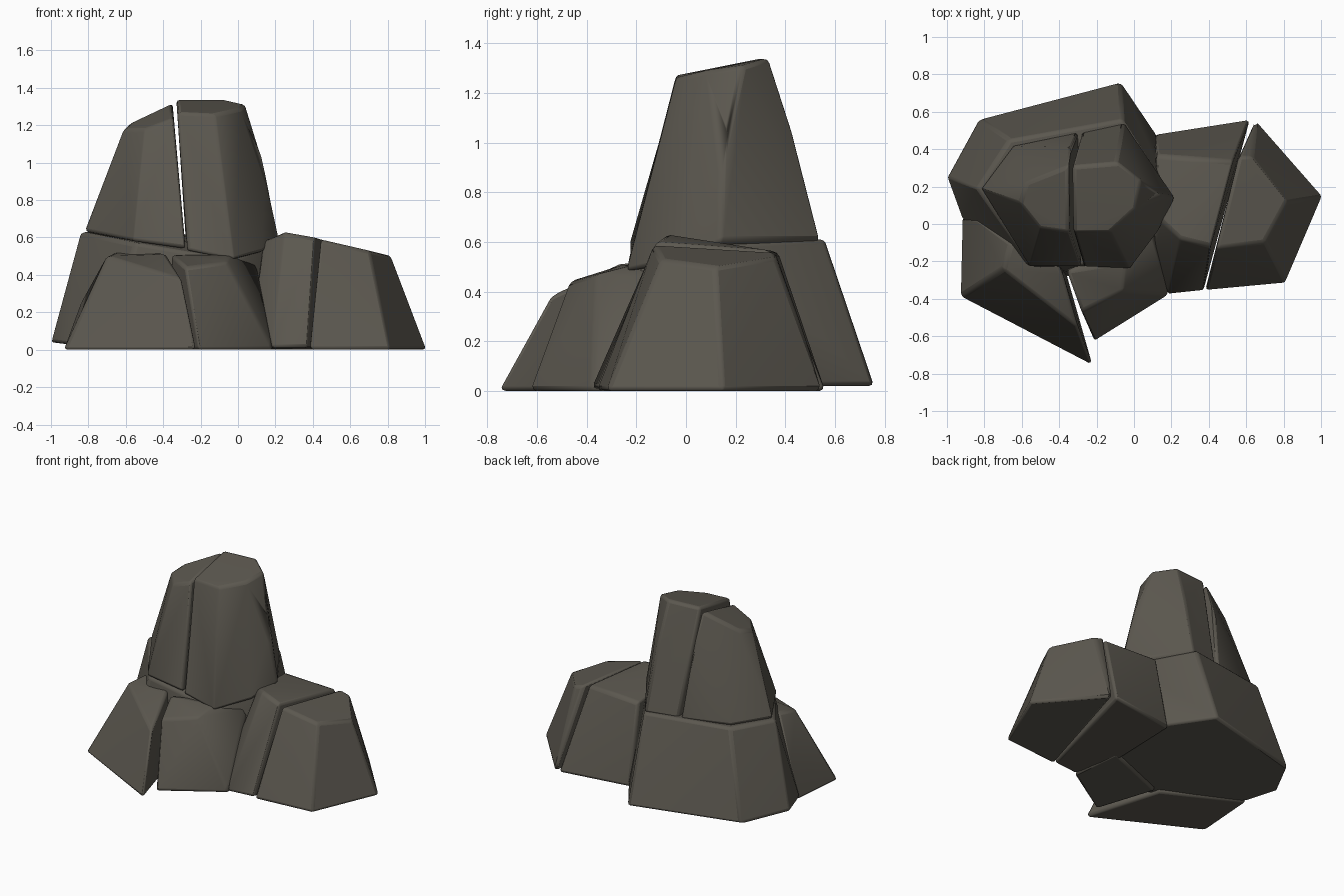
import bpy
import bmesh
import math

default_cube = bpy.data.objects.get("Cube")
if default_cube:
    bpy.data.objects.remove(default_cube, do_unlink=True)

# One stone colour for everything
stone = bpy.data.materials.new("grey_brown_stone")
stone.use_nodes = True
stone_colour = (.105, .096, .078, 1)
stone.diffuse_color = stone_colour
shader = stone.node_tree.nodes["Principled BSDF"]
shader.inputs["Base Color"].default_value = stone_colour
shader.inputs["Roughness"].default_value = .9


def boulder(name, corners, rounding=.018):
    """Wrap a solid stone around its corner points and wear down the edges."""
    bm = bmesh.new()
    for corner in corners:
        bm.verts.new(corner)
    hull = bmesh.ops.convex_hull(bm, input=bm.verts)
    unused = [v for v in hull["geom_interior"] if isinstance(v, bmesh.types.BMVert)]
    bmesh.ops.delete(bm, geom=unused, context="VERTS")
    bmesh.ops.dissolve_limit(bm, angle_limit=math.radians(4),
                             verts=bm.verts, edges=bm.edges)
    bmesh.ops.recalc_face_normals(bm, faces=bm.faces)
    mesh = bpy.data.meshes.new(name)
    bm.to_mesh(mesh)
    bm.free()
    mesh.materials.append(stone)
    obj = bpy.data.objects.new(name, mesh)
    bpy.context.collection.objects.link(obj)

    bevel = obj.modifiers.new("worn_edges", "BEVEL")
    bevel.width = rounding
    bevel.segments = 2
    bevel.limit_method = "ANGLE"
    bevel.angle_limit = math.radians(28)

    bpy.ops.object.select_all(action="DESELECT")
    obj.select_set(True)
    bpy.context.view_layer.objects.active = obj
    bpy.ops.object.shade_smooth_by_angle(angle=math.radians(40))
    return obj


# Tall tower, split in two by a leaning crack
boulder("tower_right_half", [
    (-.27, -.23, .53), (-.02, -.24, .48), (.13, -.04, .52), (.22, .14, .6),
    (-.05, .54, .6), (-.28, .49, .6),
    (.18, .14, .78), (.12, .17, 1.05), (-.07, .43, 1.03),
    (-.325, -.04, 1.27), (-.12, -.04, 1.26), (.01, .08, 1.29), (.04, .23, 1.31),
    (-.09, .33, 1.34), (-.33, .31, 1.34)])

boulder("tower_left_half", [
    (-.28, -.23, .54), (-.56, -.23, .58), (-.82, .19, .63), (-.65, .42, .62),
    (-.3, .49, .6),
    (-.73, .18, .85), (-.335, .41, 1.05),
    (-.345, -.04, 1.24), (-.5, -.02, 1.18), (-.61, .12, 1.18), (-.58, .22, 1.21),
    (-.35, .31, 1.32)])

# Broad base beneath the tower
boulder("tower_base", [
    (-1, .25, .04), (-.83, .56, .02), (-.07, .76, .02), (.12, .48, .02),
    (.15, -.1, .02), (-.1, -.3, .02), (-.7, -.25, .02), (-.92, .03, .03),
    (-.84, .19, .63), (-.67, .45, .62), (-.06, .56, .61), (.2, .15, .59),
    (-.02, -.22, .48), (-.55, -.22, .57)])

# Two leaning stones at the front
boulder("front_left_stone", [
    (-.92, .04, .02), (-.93, -.39, 0), (-.22, -.76, 0), (-.38, -.2, 0),
    (-.84, .03, .25), (-.3, -.55, .38), (-.38, -.27, .51), (-.7, -.24, .5),
    (-.66, -.1, .52), (-.42, -.18, .52)])

boulder("front_middle_stone", [
    (-.21, -.63, 0), (.19, -.38, 0), (.15, 0, 0), (-.35, -.2, 0),
    (.1, -.24, .26), (-.28, -.47, .44), (-.06, -.36, .47), (-.36, -.25, .51),
    (-.04, -.2, .51), (.1, -.05, .45)])

# Shorter outcrop on the left side, split into a slab and an outer stone
boulder("side_slab", [
    (.18, -.38, .01), (.37, -.36, .01), (.62, .56, 0), (.11, .48, 0),
    (.09, -.1, 0), (.1, -.13, .3),
    (.14, .02, .58), (.25, -.08, .63), (.41, -.12, .6), (.53, .34, .565),
    (.12, .37, .56)])

boulder("side_outer_stone", [
    (.38, -.36, 0), (.81, -.32, 0), (1.01, .15, 0), (.65, .56, 0),
    (.93, .14, .19), (.44, -.13, .59), (.7, -.1, .53), (.82, .12, .5),
    (.63, .36, .54), (.56, .36, .56)])
